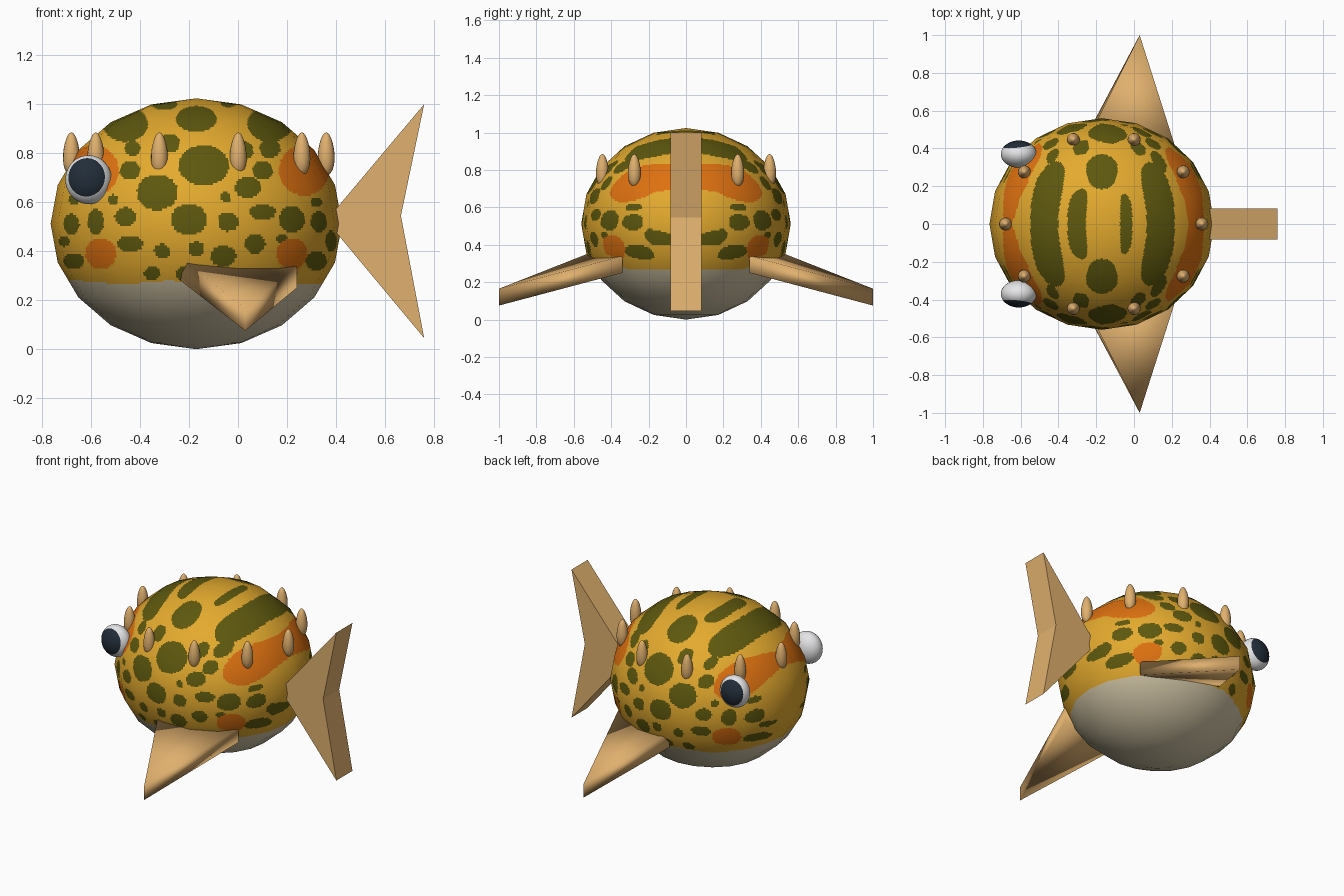
import bpy
import bmesh
import math
from mathutils import Vector

if "Cube" in bpy.data.objects:
    bpy.data.objects.remove(bpy.data.objects["Cube"], do_unlink=True)


def make_material(name, rgb):
    """Flat material from an 8-bit display colour, converted to linear."""
    linear = [((c / 255 + 0.055) / 1.055) ** 2.4 for c in rgb] + [1.0]
    material = bpy.data.materials.new(name)
    material.use_nodes = True
    material.diffuse_color = linear
    shader = next(n for n in material.node_tree.nodes if n.type == 'BSDF_PRINCIPLED')
    shader.inputs["Base Color"].default_value = linear
    shader.inputs["Roughness"].default_value = 0.8
    return material


yellow = make_material("skin_yellow", (228, 170, 46))
olive = make_material("spot_olive", (94, 88, 14))
orange = make_material("patch_orange", (222, 113, 16))
cream = make_material("belly_cream", (208, 196, 165))
tan = make_material("fin_tan", (224, 176, 110))
white = make_material("eye_white", (232, 232, 234))
navy = make_material("pupil_navy", (34, 45, 57))


def make_object(name, bm, materials, smooth=True):
    """Turn a bmesh into a named object with its materials."""
    mesh = bpy.data.meshes.new(name)
    bmesh.ops.recalc_face_normals(bm, faces=bm.faces)
    for face in bm.faces:
        face.smooth = smooth
    bm.to_mesh(mesh)
    bm.free()
    for material in materials:
        mesh.materials.append(material)
    obj = bpy.data.objects.new(name, mesh)
    bpy.context.collection.objects.link(obj)
    return obj


def prism(name, lower, upper, smooth):
    """Solid between two matching outlines."""
    bm = bmesh.new()
    a = [bm.verts.new(p) for p in lower]
    b = [bm.verts.new(p) for p in upper]
    bm.faces.new(a[::-1])
    bm.faces.new(b)
    for i in range(len(a)):
        j = (i + 1) % len(a)
        bm.faces.new((a[i], a[j], b[j], b[i]))
    return make_object(name, bm, [tan], smooth)


# Skin markings in side projection, hundredths: x, z, half width, half height
OVAL_SPOTS = [
    (-46, 92, 9, 7), (-17, 94, 8, 5), (13, 92, 9, 7), (-30, 100, 5, 2),
    (-4, 101, 3, 2), (-14, 75, 10, 8), (-33, 64, 8, 7), (-20, 53, 7, 6),
    (22, 53, 5, 5), (4, 66, 5, 4), (10, 56, 5, 3), (-44, 43, 5, 3),
    (-6, 38, 5, 4), (-58, 52, 3, 5), (-68, 51, 3, 4), (33, 52, 3, 4),
    (-67, 36, 4, 3), (38, 44, 2, 4),
]
ROUND_SPOTS = [
    (-28, 84, 4), (-44, 73, 4), (-46, 54, 4), (-4, 52, 4), (10, 73, 4),
    (2, 81, 4), (-31, 40, 3), (-17, 41, 3), (7, 43, 4), (-51, 61, 2),
    (-67, 61, 2), (32, 60, 2), (32, 36, 4), (-35, 31, 3), (-22, 31, 3),
    (18, 45, 2), (-43, 82, 3), (13, 82, 4), (-5, 62, 2), (-71, 44, 2),
]
PATCHES = [(-59, 73, 10, 10), (27, 73, 10, 10), (-56, 39, 6, 6), (22, 39, 6, 6)]
SPOTS = OVAL_SPOTS + [(x, z, r, r * 0.9) for x, z, r in ROUND_SPOTS]


def inside(x, z, shapes):
    return any(((x - cx) / (w + 0.3)) ** 2 + ((z - cz) / (h + 0.3)) ** 2 < 1
               for cx, cz, w, h in shapes)


def skin_index(point):
    x, z = point.x * 100, point.z * 100
    if z < 27.3 + 0.6 * math.sin(x / 6):
        return 3
    if inside(x, z, PATCHES):
        return 2
    return 1 if inside(x, z, SPOTS) else 0


# Body: faceted outline, finely divided so that markings follow the faces
CENTRE = Vector((-0.17, 0, 0.512))
RADII = Vector((0.595, 0.56, 0.512))
bm = bmesh.new()
bmesh.ops.create_uvsphere(bm, u_segments=20, v_segments=10, radius=1)
bmesh.ops.subdivide_edges(bm, edges=bm.edges[:], cuts=17, use_grid_fill=True)
for v in bm.verts:
    v.co = CENTRE + v.co * RADII
for f in bm.faces:
    f.material_index = skin_index(f.calc_center_median())
body = make_object("body", bm, [yellow, olive, orange, cream])
normals = []
for v in body.data.vertices:
    d = v.co - CENTRE
    normals.append(Vector([d[i] / RADII[i] ** 2 for i in range(3)]).normalized())
body.data.normals_split_custom_set_from_vertices(normals)

# Ring of upright spikes, thicker at the bottom
for i in range(10):
    angle = math.tau * i / 10
    base = Vector((-0.16 + 0.52 * math.cos(angle), 0.47 * math.sin(angle), 0.797))
    bm = bmesh.new()
    bmesh.ops.create_uvsphere(bm, u_segments=16, v_segments=12, radius=1)
    for v in bm.verts:
        r = 0.034 * (1 - 0.18 * v.co.z)
        v.co = base + Vector((v.co.x * r, v.co.y * r, v.co.z * 0.088))
    make_object(f"spike_{i + 1}", bm, [tan])

# Eyes and side fins, one of each per side
FIN_TOP = [(-0.22, 0.50, 0.362), (0.24, 0.34, 0.34), (0.03, 1.0, 0.165)]
FIN_BOTTOM = [(-0.235, 0.50, 0.28), (0.24, 0.34, 0.25), (0.03, 1.0, 0.075)]
for label, side in (("left", 1), ("right", -1)):
    middle = Vector((-0.61, 0.37 * side, 0.692))
    gaze = Vector((-0.14, side, 0.16)).normalized()
    turn = Vector((0, 0, 1)).rotation_difference(gaze)
    bm = bmesh.new()
    bmesh.ops.create_uvsphere(bm, u_segments=32, v_segments=24, radius=1)
    for v in bm.verts:
        v.co.rotate(turn)
    for f in bm.faces:
        direction = f.calc_center_median().normalized()
        f.material_index = int(direction.dot(gaze) > math.cos(math.radians(52)))
    for v in bm.verts:
        v.co = middle + v.co * Vector((0.095, 0.072, 0.1))
    make_object(f"{label}_eye", bm, [white, navy])

    prism(f"{label}_fin",
          [(x, y * side, z) for x, y, z in FIN_BOTTOM],
          [(x, y * side, z) for x, y, z in FIN_TOP], True)

# Forked tail with flat sides
TAIL = [(0.36, 0.525), (0.76, 0.045), (0.665, 0.545), (0.76, 1.0)]
prism("tail", [(x, 0.082, z) for x, z in TAIL],
      [(x, -0.082, z) for x, z in TAIL], False)
